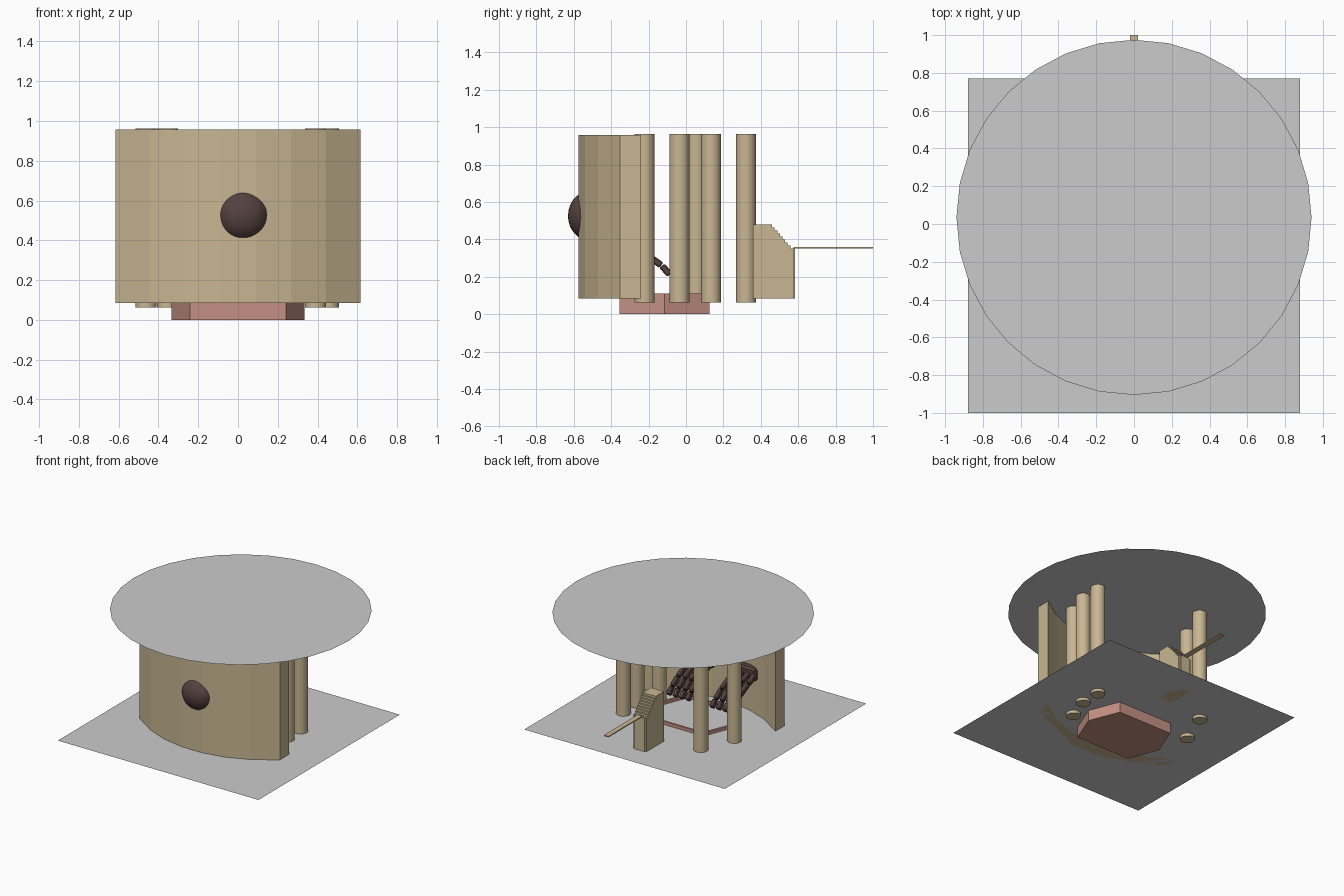
import bpy, bmesh, math
from mathutils import Matrix, Vector

if "Cube" in bpy.data.objects:
    bpy.data.objects.remove(bpy.data.objects["Cube"])


def material(name, rgb):
    m = bpy.data.materials.new(name)
    m.diffuse_color = (*rgb, 1)
    m.use_nodes = True
    m.node_tree.nodes["Principled BSDF"].inputs["Base Color"].default_value = m.diffuse_color
    return m


STONE = material("sandstone", (0.58, 0.47, 0.29))
PINK = material("pink_stone", (0.55, 0.28, 0.23))
DARK = material("dark_stone", (0.09, 0.055, 0.05))


def finish(name, bm, mat=None):
    bmesh.ops.recalc_face_normals(bm, faces=bm.faces)
    me = bpy.data.meshes.new(name)
    bm.to_mesh(me)
    bm.free()
    ob = bpy.data.objects.new(name, me)
    bpy.context.collection.objects.link(ob)
    if mat:
        me.materials.append(mat)
    return ob


def prism(name, points, direction, mat):
    """Extrude a closed 3D outline along a direction."""
    bm = bmesh.new()
    face = bm.faces.new([bm.verts.new(p) for p in points])
    new = bmesh.ops.extrude_face_region(bm, geom=[face])["geom"]
    bmesh.ops.translate(bm, vec=direction, verts=[v for v in new if isinstance(v, bmesh.types.BMVert)])
    return finish(name, bm, mat)


def smooth(ob):
    for o in bpy.context.selected_objects:
        o.select_set(False)
    bpy.context.view_layer.objects.active = ob
    ob.select_set(True)
    bpy.ops.object.shade_smooth_by_angle(angle=math.radians(40))


FLOOR = 0.085

# Floor sheet and round roof sheet
bm = bmesh.new()
bm.faces.new([bm.verts.new(p) for p in
              [(-.88, -1, FLOOR), (.88, -1, FLOOR), (.88, .77, FLOOR), (-.88, .77, FLOOR)]])
finish("floor", bm)
bm = bmesh.new()
bmesh.ops.create_circle(bm, cap_ends=True, radius=.94, segments=32,
                        matrix=Matrix.Translation((0, .035, .963)))
finish("roof", bm)

# Curved front wall: a faceted arc and the same arc shifted back
right = [(.09, -.575), (.27, -.54), (.44, -.47), (.615, -.354)]
arc = [(-x, y) for x, y in reversed(right)] + right
outline = arc + [(x, y + .114) for x, y in reversed(arc)]
prism("front_wall", [(x, y, FLOOR) for x, y in outline], (0, 0, .872), STONE)

# Five round columns
for i, (x, y) in enumerate([(.455, .134), (.455, -.035), (.39, -.222), (-.355, .32), (-.462, .055)]):
    bm = bmesh.new()
    bmesh.ops.create_cone(bm, cap_ends=True, segments=32, radius1=.053, radius2=.053, depth=.9,
                          matrix=Matrix.Translation((x, y, .512)))
    smooth(finish(f"column_{i + 1}", bm, STONE))

# Six-sided basin with a thin rim
hexagon = [(.335, 0), (.24, .24), (-.24, .24), (-.335, 0), (-.24, -.24), (.24, -.24)]
bm = bmesh.new()
low = bm.faces.new([bm.verts.new((x, y - .115, 0)) for x, y in hexagon])
new = bmesh.ops.extrude_face_region(bm, geom=[low])["geom"]
bmesh.ops.translate(bm, vec=(0, 0, .11), verts=[v for v in new if isinstance(v, bmesh.types.BMVert)])
top = [f for f in new if isinstance(f, bmesh.types.BMFace)][0]
bmesh.ops.inset_region(bm, faces=[top], thickness=.02)
new = bmesh.ops.extrude_face_region(bm, geom=[top])["geom"]
bmesh.ops.delete(bm, geom=[top], context="FACES_ONLY")
bmesh.ops.translate(bm, vec=(0, 0, -.09), verts=[v for v in new if isinstance(v, bmesh.types.BMVert)])
finish("basin", bm, PINK)

# Stepped block at the back with its plank
STEPS = 8
profile = [(.358, FLOOR), (.358, .48)]
for i in range(STEPS):
    y, z = .46 + i * .014, .48 - i * .016
    profile += [(y, z), (y, z - .016)]
profile += [(.575, .352), (.575, FLOOR)]
prism("stepped_block", [(-.057, y, z) for y, z in profile], (.114, 0, 0), STONE)


def box(name, size, centre, mat, tilt=0, bevel=0):
    bm = bmesh.new()
    m = Matrix.Translation(centre) @ Matrix.Rotation(tilt, 4, "X") @ Matrix.Diagonal((*size, 1))
    bmesh.ops.create_cube(bm, size=1, matrix=m)
    if bevel:
        bmesh.ops.bevel(bm, geom=bm.edges[:], offset=bevel, segments=1, affect="EDGES")
    return finish(name, bm, mat)


box("block_facing", (.09, .01, .265), (0, .579, FLOOR + .1325), STONE)
box("plank", (.04, .425, .008), (0, .7875, .355), STONE)

# Dark rounded knob set in the wall: subdivided icosahedron, pole facing forward
bm = bmesh.new()
bmesh.ops.create_icosphere(bm, subdivisions=1, radius=.19)
pole = max(bm.verts, key=lambda v: v.co.z)
bmesh.ops.rotate(bm, verts=bm.verts, cent=(0, 0, 0),
                 matrix=pole.co.rotation_difference(Vector((0, -1, 0))).to_matrix())
ring = min(pole.link_edges, key=lambda e: e.other_vert(pole).co.z).other_vert(pole).co
spin = -math.pi / 2 - math.atan2(ring.z, ring.x)
bmesh.ops.rotate(bm, verts=bm.verts, cent=(0, 0, 0), matrix=Matrix.Rotation(-spin, 3, "Y"))
bmesh.ops.translate(bm, verts=bm.verts, vec=(.025, -.49, .525))
knob = finish("knob", bm, DARK)
knob.modifiers.new("round", "SUBSURF").levels = 3
knob.modifiers["round"].render_levels = 3
smooth(knob)

# Two dark claws inside: curling fingers of short segments
path = [Vector((-.40, .40)), Vector((-.30, .36)), Vector((-.20, .31)), Vector((-.13, .26)), Vector((-.085, .21))]
for side, cx in (("right", .13), ("left", -.25)):
    box(f"{side}_palm", (.2, .07, .1), (cx, -.41, .40), DARK, bevel=.015)
    for f in range(4):
        x = cx + (f - 1.5) * .055
        for s, (a, b) in enumerate(zip(path, path[1:])):
            mid, d = (a + b) / 2, b - a
            box(f"{side}_finger_{f + 1}_{s + 1}", (.036, d.length * .95, .036),
                (x, mid.x, mid.y), DARK, math.atan2(d.y, d.x), .006)
